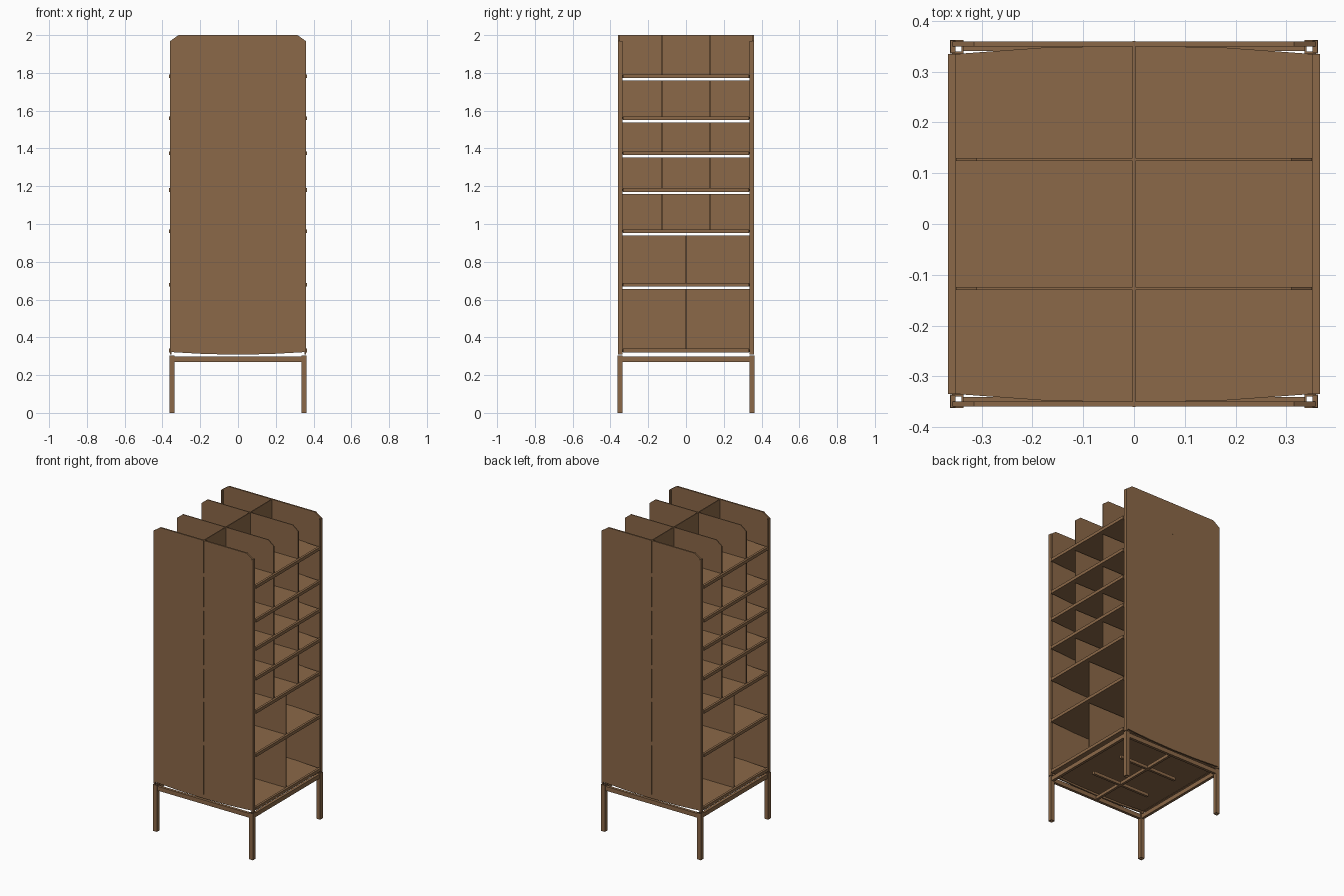
import bpy, bmesh

if "Cube" in bpy.data.objects:
    bpy.data.objects.remove(bpy.data.objects["Cube"])

wood = bpy.data.materials.new("brown_wood")
wood.diffuse_color = (0.26, 0.14, 0.065, 1)
wood.use_nodes = True
wood.node_tree.nodes["Principled BSDF"].inputs["Base Color"].default_value = wood.diffuse_color


def prism(name, pts, axis, lo, hi):
    """Extrude a 2D outline along one axis between lo and hi."""
    def place(a, b, c):
        return {'x': (c, a, b), 'y': (a, c, b), 'z': (a, b, c)}[axis]
    bm = bmesh.new()
    low = [bm.verts.new(place(a, b, lo)) for a, b in pts]
    top = [bm.verts.new(place(a, b, hi)) for a, b in pts]
    n = len(pts)
    bm.faces.new(low[::-1])
    bm.faces.new(top)
    for i in range(n):
        j = (i + 1) % n
        bm.faces.new((low[i], low[j], top[j], top[i]))
    bmesh.ops.recalc_face_normals(bm, faces=bm.faces)
    me = bpy.data.meshes.new(name)
    bm.to_mesh(me)
    bm.free()
    me.materials.append(wood)
    ob = bpy.data.objects.new(name, me)
    bpy.context.collection.objects.link(ob)
    return ob


def box(name, x0, x1, y0, y1, z0, z1):
    return prism(name, [(x0, y0), (x1, y0), (x1, y1), (x0, y1)], 'z', z0, z1)


def span(s, a, b):
    return sorted((s * a, s * b))


# front and back panels: chamfered top, bowed bottom
panel = [(-0.357, 0.322), (-0.18, 0.312), (0, 0.308), (0.18, 0.312), (0.357, 0.322),
         (0.357, 1.97), (0.315, 2.0), (-0.315, 2.0), (-0.357, 1.97)]
for s, side in ((-1, "front"), (1, "back")):
    prism(side + "_panel", panel, 'y', *span(s, 0.349, 0.359))
    for t in (-1, 1):
        # thin edge trim at the panel ends
        box(side + "_edge_trim", *span(t, 0.351, 0.361), *span(s, 0.337, 0.361), 0.31, 1.968)
        # hollow square legs
        for a, b in ((0.357, 0.362), (0.335, 0.339)):
            box(side + "_leg_wall", *span(t, a, b), *span(s, 0.335, 0.362), 0, 0.305)
            box(side + "_leg_wall", *span(t, 0.335, 0.362), *span(s, a, b), 0, 0.305)
    # base rails
    box(side + "_rail", -0.336, 0.336, *span(s, 0.34, 0.358), 0.27, 0.298)
    box("side_rail", *span(s, 0.34, 0.358), -0.336, 0.336, 0.27, 0.298)

# cross rails beneath the base
box("centre_rail", -0.008, 0.008, -0.34, 0.34, 0.275, 0.295)
for y in (-0.125, 0.125):
    box("cross_rail", -0.21, 0.21, y - 0.008, y + 0.008, 0.275, 0.295)

# shelves with slightly bowed edges and lipped open sides
shelf_z = [0.32, 0.668, 0.952, 1.17, 1.365, 1.55, 1.772]
half = [(0.353, 0.334), (0.33, 0.336), (0.18, 0.347), (0, 0.351),
        (-0.18, 0.347), (-0.33, 0.336), (-0.353, 0.334)]
outline = half + [(-x, -y) for x, y in half]
for z in shelf_z:
    prism("shelf", outline, 'z', z + 0.002, z + 0.016)
    for t in (-1, 1):
        box("shelf_lip", *span(t, 0.351, 0.366), -0.334, 0.334, z, z + 0.02)

# upright partitions in each tier, leaving a slit below the shelf above
for i, z in enumerate(shelf_z):
    z0 = z + 0.015
    last = i == len(shelf_z) - 1
    z1 = 2.0 if last else shelf_z[i + 1] - 0.012
    box("centre_partition", -0.003, 0.003, -0.36, 0.36, z0, z1)
    c = 0.032 if last else 0
    d = 0.04 if last else 0
    prof = [(-0.35, z0), (0.35, z0), (0.35, z1 - c)]
    if last:
        prof += [(0.35 - d, z1), (-0.35 + d, z1)]
    prof.append((-0.35, z1 - c))
    for y in ([0] if i < 2 else [-0.127, 0.127]):
        prism("cross_partition", prof, 'y', y - 0.003, y + 0.003)
